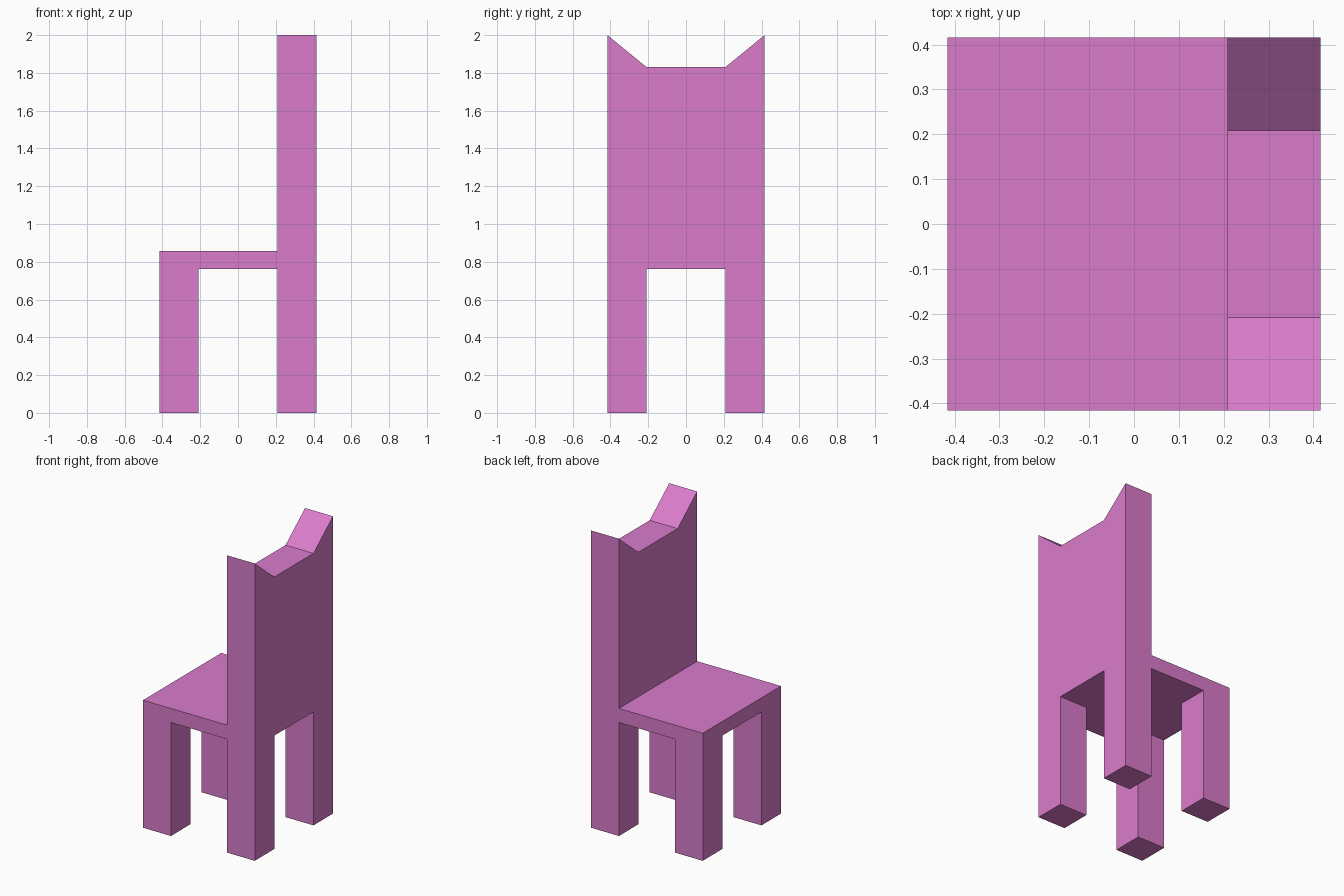
import bpy
import bmesh

if "Cube" in bpy.data.objects:
    bpy.data.objects.remove(bpy.data.objects["Cube"])

HALF = 0.416      # half width and depth of the chair
INNER = 0.208     # inner edge of the legs
SEAT_BOTTOM, SEAT_TOP = 0.763, 0.858
DIP, TOP = 1.83, 2.0

purple = bpy.data.materials.new("purple")
purple.diffuse_color = (0.70, 0.20, 0.60, 1.0)
purple.use_nodes = True
purple.node_tree.nodes["Principled BSDF"].inputs["Base Color"].default_value = purple.diffuse_color


def extrude_profile(name, profile, x0, x1):
    """Solid from a (y, z) outline, extruded along x from x0 to x1."""
    bm = bmesh.new()
    face = bm.faces.new([bm.verts.new((x0, y, z)) for y, z in profile])
    result = bmesh.ops.extrude_face_region(bm, geom=[face])
    verts = [v for v in result["geom"] if isinstance(v, bmesh.types.BMVert)]
    bmesh.ops.translate(bm, verts=verts, vec=(x1 - x0, 0, 0))
    bmesh.ops.recalc_face_normals(bm, faces=bm.faces)
    mesh = bpy.data.meshes.new(name)
    bm.to_mesh(mesh)
    bm.free()
    mesh.materials.append(purple)
    obj = bpy.data.objects.new(name, mesh)
    bpy.context.collection.objects.link(obj)
    return obj


def rectangle(y0, y1, z0, z1):
    return [(y0, z0), (y1, z0), (y1, z1), (y0, z1)]


# Backrest and rear legs in one outline: right half, then its mirror image
half_outline = [(INNER, SEAT_BOTTOM), (INNER, 0), (HALF, 0), (HALF, TOP), (INNER, DIP)]
outline = half_outline + [(-y, z) for y, z in reversed(half_outline)]
extrude_profile("backrest_with_rear_legs", outline, INNER, HALF)

# Seat
extrude_profile("seat", rectangle(-HALF, HALF, SEAT_BOTTOM, SEAT_TOP), -HALF, INNER)

# Front legs
for side, label in ((-1, "right"), (1, "left")):
    y0, y1 = sorted((side * INNER, side * HALF))
    extrude_profile(f"front_leg_{label}", rectangle(y0, y1, 0, SEAT_BOTTOM), -HALF, -INNER)
